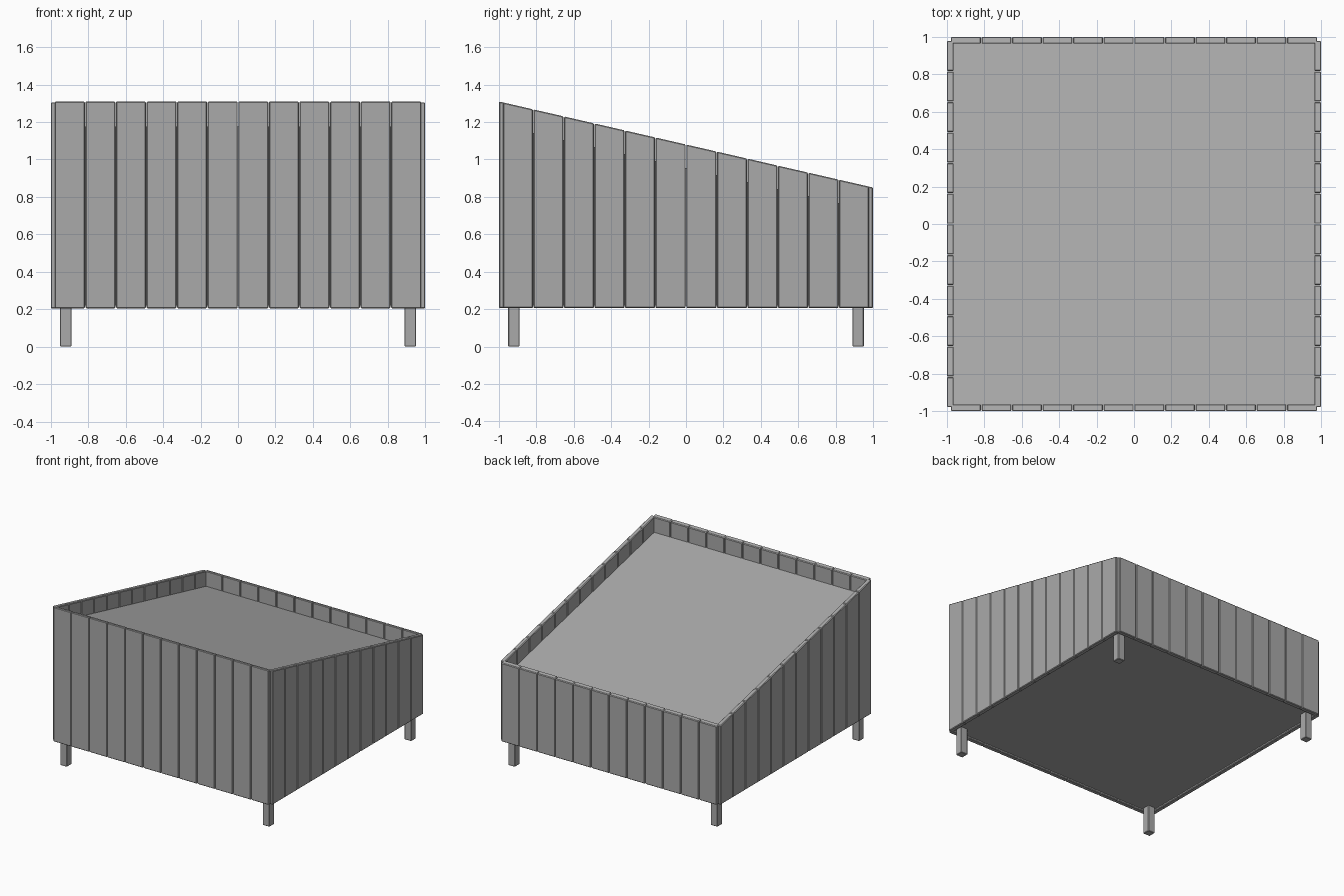
import bpy
import bmesh
from mathutils import Matrix, Vector

cube = bpy.data.objects.get("Cube")
if cube:
    bpy.data.objects.remove(cube, do_unlink=True)

FRONT_TOP, BACK_TOP = 1.31, 0.85
BASE = 0.205
PLANKS = 12
SPAN = 0.98          # half width covered by the planks of one wall
THICK = 0.037
GAP = 0.003
FILL_DEPTH = 0.125

grey = bpy.data.materials.new("plain grey")
grey.use_nodes = True
colour = (0.4, 0.4, 0.4, 1)
grey.diffuse_color = colour
grey.node_tree.nodes["Principled BSDF"].inputs["Base Color"].default_value = colour


def rim(y):
    """Height of the sloping rim at depth y."""
    return FRONT_TOP + (BACK_TOP - FRONT_TOP) * (y + 1) / 2


def add_box(bm, low, high, drop=None):
    """Add a box; with drop given, its top follows the rim that far below."""
    low, high = Vector(low), Vector(high)
    size = high - low
    matrix = Matrix.Translation((low + high) / 2) @ Matrix.Diagonal((*size, 1))
    verts = bmesh.ops.create_cube(bm, size=1, matrix=matrix)["verts"]
    if drop is not None:
        middle = (low.z + high.z) / 2
        for v in verts:
            if v.co.z > middle:
                v.co.z = rim(v.co.y) - drop


def finish(bm, name, bevel=0):
    mesh = bpy.data.meshes.new(name)
    bm.to_mesh(mesh)
    bm.free()
    mesh.materials.append(grey)
    obj = bpy.data.objects.new(name, mesh)
    bpy.context.collection.objects.link(obj)
    if bevel:
        mod = obj.modifiers.new("soft edges", "BEVEL")
        mod.width = bevel
        mod.segments = 1
    return obj


# Plank walls
pitch = 2 * SPAN / PLANKS
for name, axis, side in (("front_wall", 0, -1), ("back_wall", 0, 1),
                         ("right_wall", 1, -1), ("left_wall", 1, 1)):
    bm = bmesh.new()
    near, far = sorted((side, side * (1 - THICK)))
    for i in range(PLANKS):
        a = -SPAN + i * pitch + GAP / 2
        b = a + pitch - GAP
        if axis == 0:
            add_box(bm, (a, near, BASE), (b, far, 1), 0)
        else:
            add_box(bm, (near, a, BASE), (far, b, 1), 0)
    finish(bm, name, 0.005)

# Sloping fill with a slightly recessed underside
inner = 1 - THICK + 0.002
bm = bmesh.new()
add_box(bm, (-inner, -inner, BASE + 0.015), (inner, inner, 1), FILL_DEPTH)
finish(bm, "planter_fill")

# Legs
for x, x_name in ((-1, "right"), (1, "left")):
    for y, y_name in ((-1, "front"), (1, "back")):
        bm = bmesh.new()
        centre = Vector((x * 0.92, y * 0.92, 0))
        add_box(bm, centre - Vector((0.031, 0.031, 0)),
                centre + Vector((0.031, 0.031, BASE + 0.05)))
        finish(bm, f"{y_name}_{x_name}_leg", 0.004)
